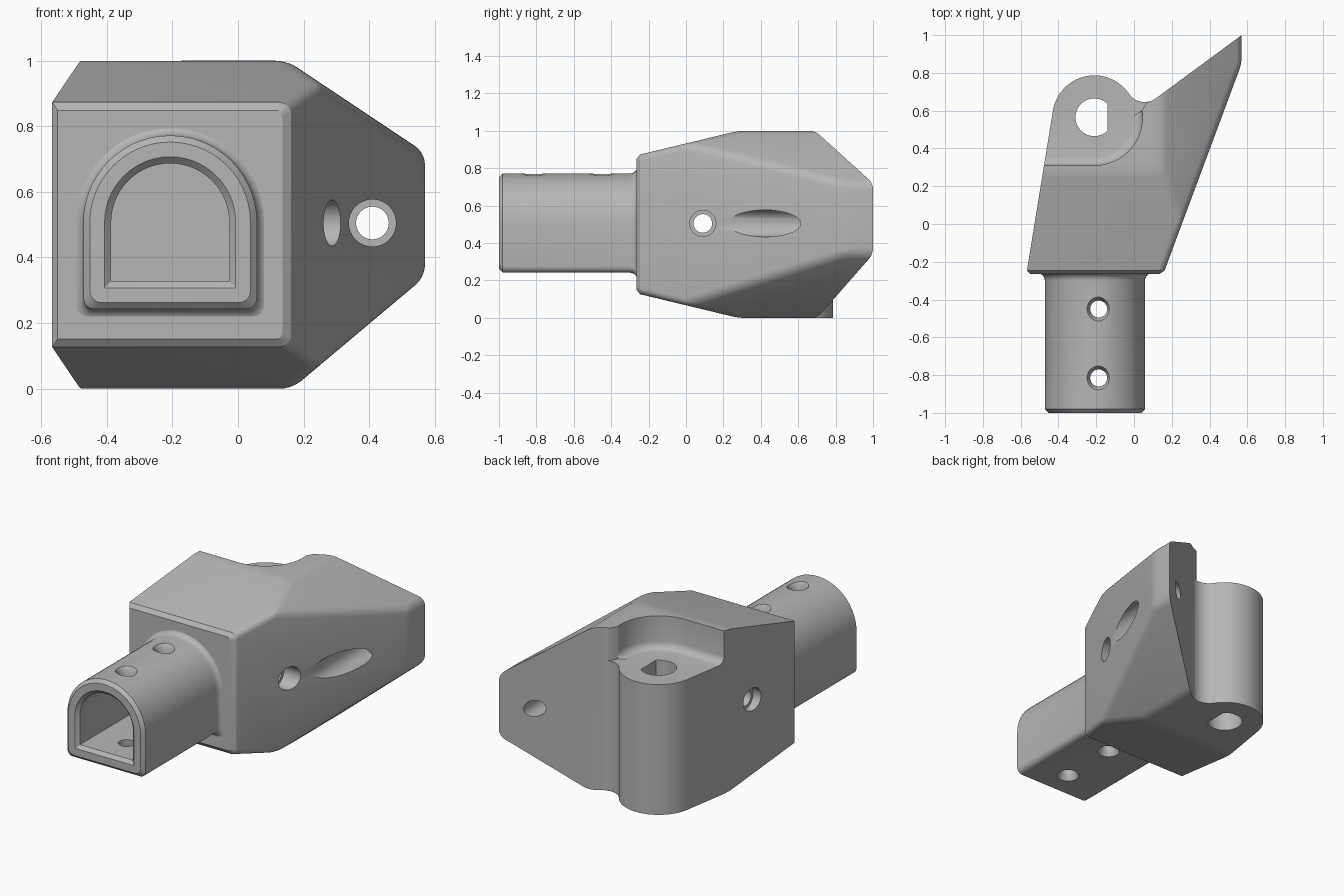
import bpy, bmesh
from math import sin, cos, pi, radians
from mathutils import Vector, Matrix

old = bpy.data.objects.get("Cube")
if old:
    bpy.data.objects.remove(old, do_unlink=True)

grey = bpy.data.materials.new("plain grey")
grey.use_nodes = True
grey.diffuse_color = (0.47, 0.47, 0.47, 1)
grey.node_tree.nodes["Principled BSDF"].inputs["Base Color"].default_value = (0.47, 0.47, 0.47, 1)

EAR = (-0.21, 0.565)       # pivot ear centre in plan
TUBE = (-0.207, 0.507)     # tube axis in x and z


def arc(center, r, a0, a1, n):
    """Points on an arc, angles in degrees."""
    steps = [radians(a0 + (a1 - a0) * i / n) for i in range(n + 1)]
    return [(center[0] + r * cos(a), center[1] + r * sin(a)) for a in steps]


def finish(name, bm):
    bmesh.ops.recalc_face_normals(bm, faces=bm.faces)
    mesh = bpy.data.meshes.new(name)
    bm.to_mesh(mesh)
    bm.free()
    mesh.materials.append(grey)
    obj = bpy.data.objects.new(name, mesh)
    bpy.context.collection.objects.link(obj)
    return obj


def loft(rings):
    """Closed solid through rings that share one point count."""
    bm = bmesh.new()
    loops = [[bm.verts.new(p) for p in ring] for ring in rings]
    for a, b in zip(loops, loops[1:]):
        for i in range(len(a)):
            j = (i + 1) % len(a)
            bm.faces.new((a[i], a[j], b[j], b[i]))
    bm.faces.new(loops[0])
    bm.faces.new(loops[-1])
    bmesh.ops.recalc_face_normals(bm, faces=bm.faces)
    return bm


def prism(points, z0, z1):
    return loft([[(x, y, z) for x, y in points] for z in (z0, z1)])


def d_ring(r, y, corner):
    """Arch section: round top, flat bottom with rounded corners."""
    x, z = TUBE
    pts = arc((x, z), r, 0, 180, 28)
    k = r - corner
    pts += arc((x - k, z - k), corner, 180, 270, 4)
    pts += arc((x + k, z - k), corner, 270, 360, 4)
    return [(px, y, pz) for px, pz in pts]


def bore(start, end, r, r2=None):
    """Round cutter between two points."""
    a, b = Vector(start), Vector(end)
    bm = bmesh.new()
    turn = (b - a).to_track_quat('Z', 'Y').to_matrix().to_4x4()
    bmesh.ops.create_cone(bm, cap_ends=True, segments=32, radius1=r,
                          radius2=r if r2 is None else r2, depth=(b - a).length,
                          matrix=Matrix.Translation((a + b) / 2) @ turn)
    return bm


def cut(obj, bm):
    cutter = finish("cutter", bm)
    cutter.hide_render = True
    mod = obj.modifiers.new("cut", 'BOOLEAN')
    mod.operation, mod.solver, mod.object = 'DIFFERENCE', 'EXACT', cutter
    bpy.context.view_layer.objects.active = obj
    bpy.ops.object.modifier_apply(modifier=mod.name)
    bpy.data.objects.remove(cutter, do_unlink=True)


# Bracket body: plan outline with the pivot ear at the back
plan = [(-0.57, -0.265), (0.155, -0.265), (0.57, 0.85), (0.57, 1.0)]
plan += arc((0.056, 0.7455), 0.1, -53.6, -146, 8)
plan += arc(EAR, 0.222, 35, 170, 20)
bm = prism(plan, 0, 1)

# Slope the front and the right side, above and below
slopes = [((0, -0.26, 0.87), (0, -0.13, 0.54)), ((0, -0.26, 0.13), (0, -0.13, -0.54)),
          ((0.15, 0, 1), (0.667, 0, 1)), ((0.165, 0, 0), (0.84, 0, -1))]
for co, no in slopes:
    res = bmesh.ops.bisect_plane(bm, geom=bm.verts[:] + bm.edges[:] + bm.faces[:],
                                 plane_co=co, plane_no=no, clear_outer=True)
    rim = [e for e in res["geom_cut"] if isinstance(e, bmesh.types.BMEdge) and e.is_boundary]
    bmesh.ops.edgeloop_fill(bm, edges=rim)
bmesh.ops.recalc_face_normals(bm, faces=bm.faces)
bm.normal_update()


# Round the right side, then chamfer the front rim
def rounded(face):
    n = face.normal
    return n.y < 0.25 and n.y > -0.9 and (n.x > 0.3 or abs(n.z) > 0.5)


soft = [e for e in bm.edges if all(rounded(f) for f in e.link_faces)]
bmesh.ops.bevel(bm, geom=soft, offset=0.06, offset_type='OFFSET', segments=5,
                profile=0.5, affect='EDGES', clamp_overlap=True)
bm.normal_update()
rim = [e for e in bm.edges if sum(f.normal.y < -0.99 for f in e.link_faces) == 1]
bmesh.ops.bevel(bm, geom=rim, offset=0.02, offset_type='OFFSET', segments=1,
                profile=0.5, affect='EDGES', clamp_overlap=True)
body = finish("bracket_body", bm)

# Pockets above and below the ear, with a filleted floor
pocket = [(-0.9, 0.31)] + arc(EAR, 0.255, -90, 8, 16)
pocket += [(0.062, 0.635), (0.085, 0.655), (0.118, 0.672), (0.118, 1.2), (-0.9, 1.2)]
for flip in (False, True):
    bm = prism(pocket, 0.8, 1.3)
    floor = [e for e in bm.edges if all(v.co.z < 0.81 and v.co.y < 0.61 for v in e.verts)]
    bmesh.ops.bevel(bm, geom=floor, offset=0.045, offset_type='OFFSET', segments=4,
                    profile=0.5, affect='EDGES', clamp_overlap=False)
    if flip:
        for v in bm.verts:
            v.co.z = 1 - v.co.z
    cut(body, bm)

# Ear hole with one flat side
cut(body, prism(arc(EAR, 0.1, 46, 314, 28), -0.2, 1.2))

# Cross hole and lengthwise hole, both stepped
Z = 0.505
cut(body, bore((-0.9, 0.09, Z), (0.9, 0.09, Z), 0.05))
cut(body, bore((0.2, 0.09, Z), (0.9, 0.09, Z), 0.07))
cut(body, bore((-0.7, 0.09, Z), (-0.47, 0.09, Z), 0.07))
cut(body, bore((0.41, -0.3, Z), (0.41, 1.3, Z), 0.05))
cut(body, bore((0.41, -0.3, Z), (0.41, 0.74, Z), 0.072))

# Tube with a chamfered mouth and a flare where it meets the body
sections = [(0.245, -1.0), (0.265, -0.98), (0.265, -0.3)]
sections += [(0.305 - 0.04 * cos(a), -0.3 + 0.04 * sin(a))
             for a in (pi / 10, pi / 5, pi * 0.3, pi * 0.4, pi / 2)]
sections.append((0.305, -0.2))
tube = finish("tube", loft([d_ring(r, y, 0.035) for r, y in sections]))
cut(tube, loft([d_ring(r, y, 0.002) for r, y in
                ((0.22, -1.02), (0.2, -1.0), (0.18, -0.98), (0.18, -0.25))]))

# Pin holes through the top and bottom of the tube
for y in (-0.815, -0.45):
    x = TUBE[0] + 0.02
    cut(tube, bore((x, y, 0), (x, y, 1), 0.045))
    cut(tube, bore((x, y, 0.742), (x, y, 0.79), 0.045, 0.075))
    cut(tube, bore((x, y, 0.272), (x, y, 0.224), 0.045, 0.075))

# Smooth shading with sharp edges kept
bpy.ops.object.select_all(action='DESELECT')
for obj in (body, tube):
    obj.select_set(True)
bpy.context.view_layer.objects.active = body
bpy.ops.object.shade_smooth_by_angle(angle=radians(32))
